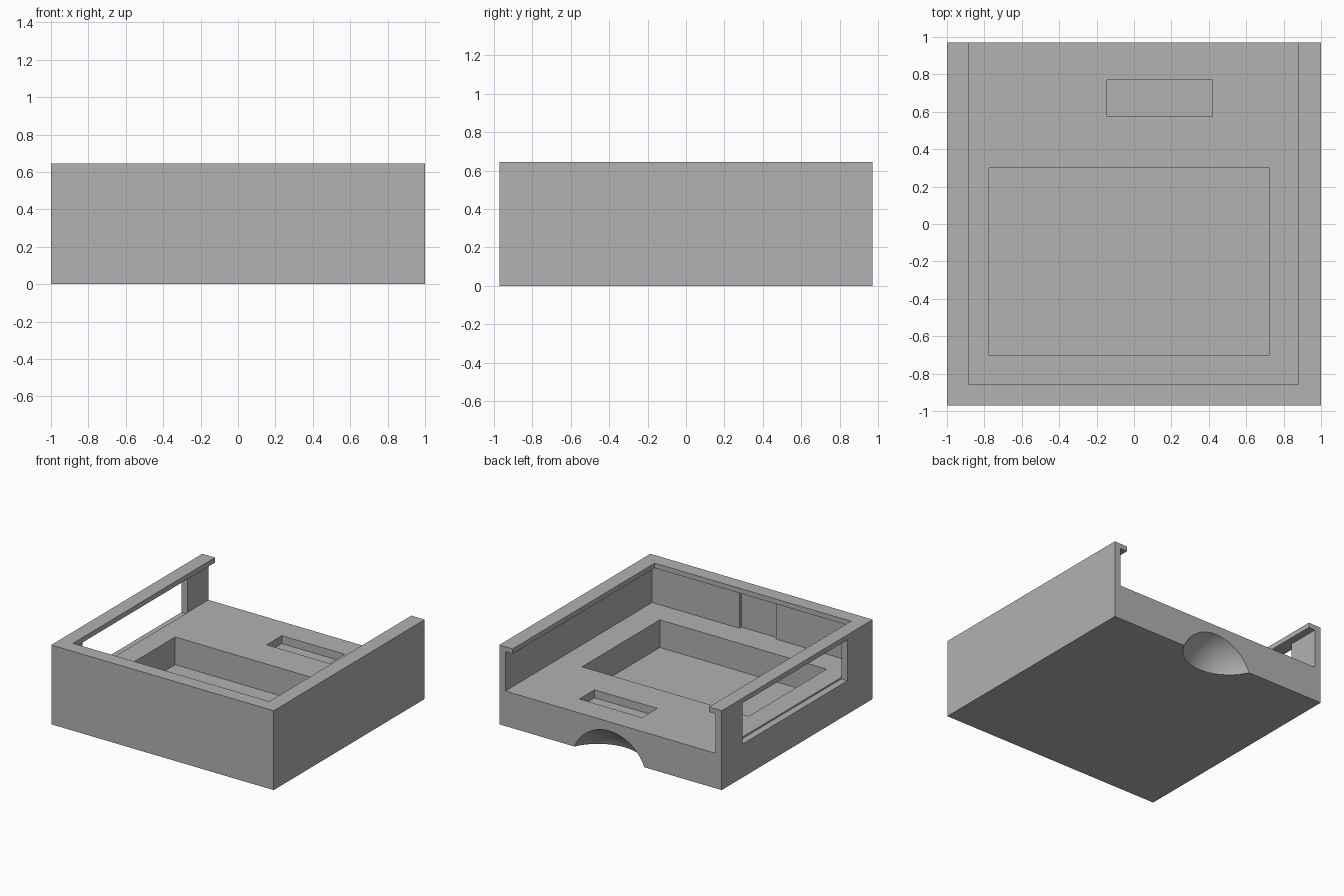
import bpy

# Remove the default cube only
default = bpy.data.objects.get("Cube")
if default:
    bpy.data.objects.remove(default, do_unlink=True)

# Single plain grey material
GREY = (0.445, 0.445, 0.445, 1.0)
grey = bpy.data.materials.new("plain grey")
grey.use_nodes = True
grey.diffuse_color = GREY
grey.node_tree.nodes["Principled BSDF"].inputs["Base Color"].default_value = GREY

# Main levels
HEIGHT, LIP, FLOOR, SILL = 0.645, 0.605, 0.285, 0.272
BACK, OUT = 0.97, 1.2


def box(name, x, y, z):
    """Box spanning the given (low, high) ranges."""
    bpy.ops.mesh.primitive_cube_add(size=1)
    obj = bpy.context.object
    obj.name = name
    for v in obj.data.vertices:
        v.co = [r[0] if c < 0 else r[1] for c, r in zip(v.co, (x, y, z))]
    return obj


# Solid tray block
tray = box("tray_body", (-1, 1), (-BACK, BACK), (0, HEIGHT))
tray.data.materials.append(grey)

# Openings: cavity under the lip, open top and back, side window, pockets
cutters = [
    box("cavity", (-0.945, 0.945), (-0.915, OUT), (FLOOR, LIP)),
    box("top_opening", (-0.885, 0.88), (-0.855, OUT), (FLOOR + 0.1, 1)),
    box("side_window", (-OUT, -0.945), (-0.645, 0.70), (SILL, LIP)),
    box("front_wall_recess", (-0.17, 0.16), (-0.94, -0.9), (FLOOR, LIP)),
    box("large_pocket", (-0.775, 0.725), (-0.70, 0.30), (0.06, 0.4)),
    box("small_pocket", (-0.145, 0.42), (0.575, 0.77), (0.22, 0.4)),
]

# Rounded thumb scoop under the back edge
bpy.ops.mesh.primitive_uv_sphere_add(
    segments=96, ring_count=48, radius=0.37, location=(0.01, 1.115, -0.13))
cutters.append(bpy.context.object)
cutters[-1].name = "thumb_scoop"

# Cut everything out and bake the result
for cutter in cutters:
    cutter.hide_render = True
    mod = tray.modifiers.new(cutter.name, 'BOOLEAN')
    mod.operation = 'DIFFERENCE'
    mod.solver = 'EXACT'
    mod.object = cutter

graph = bpy.context.evaluated_depsgraph_get()
mesh = bpy.data.meshes.new_from_object(tray.evaluated_get(graph))
tray.modifiers.clear()
tray.data = mesh
mesh.materials.clear()
mesh.materials.append(grey)
for poly in mesh.polygons:
    poly.material_index = 0
for cutter in cutters:
    bpy.data.objects.remove(cutter, do_unlink=True)

# Smooth scoop, crisp edges
bpy.ops.object.select_all(action='DESELECT')
tray.select_set(True)
bpy.context.view_layer.objects.active = tray
bpy.ops.object.shade_smooth_by_angle(angle=0.5)
